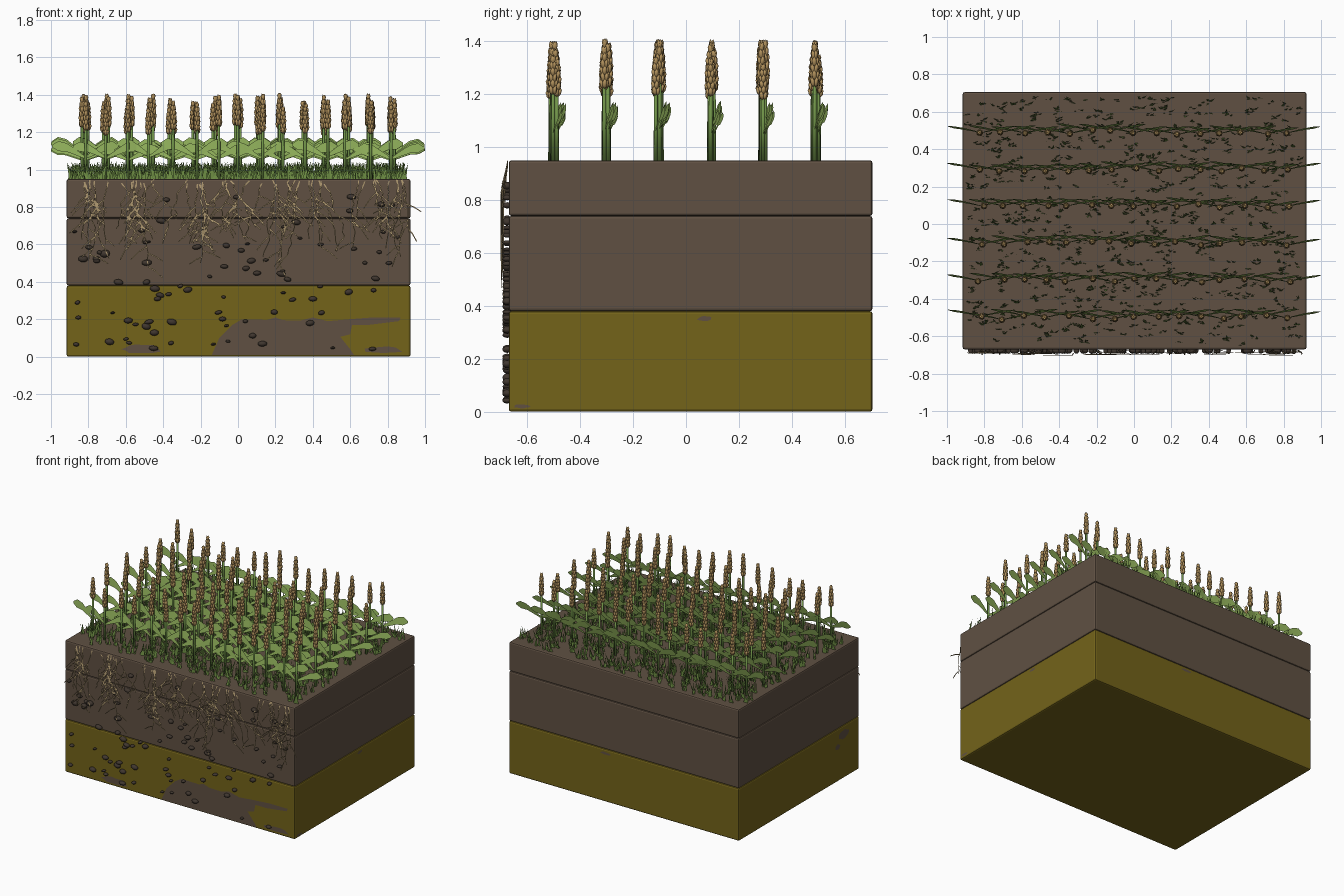
import bpy, bmesh, math, random
from mathutils import Matrix, Vector

random.seed(7)
cube = bpy.data.objects.get("Cube")
if cube:
    bpy.data.objects.remove(cube, do_unlink=True)

uni = random.uniform
TOP, FRONT, BACK, LEFT, RIGHT = 0.95, -0.67, 0.705, -0.916, 0.922


def material(name, r, g, b):
    m = bpy.data.materials.new(name)
    m.use_nodes = True
    m.diffuse_color = (r, g, b, 1)
    node = m.node_tree.nodes["Principled BSDF"]
    node.inputs["Base Color"].default_value = (r, g, b, 1)
    node.inputs["Roughness"].default_value = 0.9
    return m


SOIL = material("brown soil", 0.115, 0.081, 0.055)
CLAY = material("olive clay", 0.172, 0.125, 0.01)
STONE = material("dark stone", 0.05, 0.037, 0.028)
ROOT = material("tan root", 0.42, 0.31, 0.16)
GRASS = material("grass green", 0.15, 0.26, 0.055)
LEAF = material("leaf green", 0.27, 0.42, 0.1)
STALK = material("stalk green", 0.16, 0.29, 0.065)
GRAIN = material("golden grain", 0.45, 0.29, 0.11)


def add_object(name, data, loc=(0, 0, 0)):
    ob = bpy.data.objects.new(name, data)
    ob.location = loc
    bpy.context.scene.collection.objects.link(ob)
    return ob


def to_mesh(name, bm, *mats):
    me = bpy.data.meshes.new(name)
    bm.to_mesh(me)
    bm.free()
    for m in mats:
        me.materials.append(m)
    return me


# Ground layers with softened edges
def layer(name, low, high, mat):
    bm = bmesh.new()
    size = Vector((RIGHT - LEFT, BACK - FRONT, high - low))
    centre = Vector(((LEFT + RIGHT) / 2, (BACK + FRONT) / 2, (low + high) / 2))
    bmesh.ops.create_cube(bm, size=1, matrix=Matrix.LocRotScale(centre, None, size))
    ob = add_object(name, to_mesh(name, bm, mat))
    bevel = ob.modifiers.new("edge", 'BEVEL')
    bevel.width = 0.01
    bevel.segments = 2


layer("clay_layer", 0, 0.38, CLAY)
layer("subsoil_layer", 0.38, 0.74, SOIL)
layer("topsoil_layer", 0.74, TOP, SOIL)


# Soil patches: thin plates on the clay walls
def patch(name, outline, place):
    bm = bmesh.new()
    face = bm.faces.new([bm.verts.new(place(u, v)) for u, v in outline])
    bmesh.ops.triangulate(bm, faces=[face])
    add_object(name, to_mesh(name, bm, SOIL))


def blob(u, v, ru, rv, n=14):
    steps = [(i * math.tau / n, uni(0.75, 1.15)) for i in range(n)]
    return [(u + ru * k * math.cos(a), v + rv * k * math.sin(a)) for a, k in steps]


def on_front(u, v):
    return (u, FRONT - 0.003, v)


def on_right(u, v):
    return (RIGHT + 0.003, u, v)


def on_left(u, v):
    return (LEFT - 0.003, u, v)


def on_back(u, v):
    return (u, BACK + 0.003, v)


patch("main_soil_patch", [
    (-0.14, 0.01), (0.62, 0.01), (0.6, 0.04), (0.5, 0.06), (0.52, 0.1), (0.6, 0.12),
    (0.61, 0.17), (0.7, 0.17), (0.86, 0.19), (0.87, 0.21), (0.72, 0.21), (0.59, 0.2),
    (0.48, 0.19), (0.4, 0.21), (0.28, 0.18), (0.2, 0.21), (0.1, 0.18), (0.02, 0.2),
    (-0.03, 0.17), (0.05, 0.14), (-0.02, 0.11), (-0.1, 0.1), (-0.06, 0.06)], on_front)
patch("left_soil_patch", blob(-0.52, 0.04, 0.11, 0.028), on_front)
patch("right_soil_patch", blob(0.78, 0.035, 0.1, 0.018), on_front)
patch("side_high_patch", blob(0.07, 0.352, 0.03, 0.01), on_right)
patch("side_low_patch", blob(-0.62, 0.02, 0.03, 0.008), on_right)
patch("far_side_patch", blob(-0.49, 0.32, 0.06, 0.03), on_left)
patch("far_side_low_patch", blob(-0.42, 0.25, 0.03, 0.02), on_left)
patch("back_patch", blob(0.15, 0.352, 0.04, 0.01), on_back)

# Stones pressed into the front wall
bm = bmesh.new()
for i in range(85):
    x = uni(-0.88, 0.3) if i % 4 else uni(0.3, 0.88)
    z = uni(0.03, 0.62) if i % 6 else uni(0.6, 0.86)
    w = uni(0.012, 0.028)
    bmesh.ops.create_icosphere(bm, subdivisions=2, radius=1, matrix=Matrix.LocRotScale(
        Vector((x, FRONT - 0.006, z)), Matrix.Rotation(uni(-0.25, 0.25), 3, 'Y'),
        Vector((w, 0.018, w * uni(0.5, 0.75)))))
for f in bm.faces:
    f.smooth = True
add_object("stones", to_mesh("stones", bm, STONE))

# Roots: wandering flat fibres with straight side branches
bm = bmesh.new()


def strand(points):
    pairs = []
    for i, p in enumerate(points):
        ahead = points[min(i + 1, len(points) - 1)] - points[max(i - 1, 0)]
        side = Vector((-ahead.z, 0, ahead.x)).normalized() * (0.0034 - 0.0012 * i / len(points))
        side.y = 0.0006
        pairs.append((bm.verts.new(p - side), bm.verts.new(p + side)))
    for (a, b), (c, d) in zip(pairs, pairs[1:]):
        face = bm.faces.new((a, c, d, b))
        face.normal_update()
        if face.normal.y > 0:
            face.normal_flip()


for cx, depth, count in [(-0.76, 0.47, 7), (-0.56, 0.5, 7), (-0.4, 0.32, 2), (-0.22, 0.52, 7),
                         (-0.1, 0.36, 4), (0.12, 0.32, 3), (0.27, 0.48, 7), (0.45, 0.42, 5),
                         (0.7, 0.42, 5), (0.86, 0.46, 5)]:
    for k in range(count):
        x, z, n = cx + uni(-0.07, 0.07), TOP - uni(0, 0.03), 14
        drift, gap = uni(-0.009, 0.009), uni(0.014, 0.028)
        step = depth * uni(0.5, 1.0) / n
        path = []
        for j in range(n):
            p = Vector((x, FRONT - 0.004 - gap * min(1, j / 5), z))
            path.append(p)
            x = max(-0.91, min(x + drift + uni(-0.013, 0.013), 0.91))
            z -= step
            if j > 2 and random.random() < 0.33:
                dx, dz = random.choice((-1, 1)) * uni(0.03, 0.1), uni(0.03, 0.1)
                tip = max(-0.91, min(p.x + dx, 0.99))
                strand([p, Vector(((p.x + tip) / 2, p.y, p.z - dz * 0.4)),
                        Vector((tip, p.y, p.z - dz))])
        strand(path)
add_object("roots", to_mesh("roots", bm, ROOT))

# Grass: flat pointed blades in small tufts
bm = bmesh.new()
for i in range(720):
    cx, cy = uni(-0.89, 0.89), uni(FRONT + 0.03, BACK - 0.03)
    for k in range(4):
        x, y, w = cx + uni(-0.014, 0.014), cy + uni(-0.008, 0.008), uni(0.005, 0.009)
        tip = (x + uni(-0.03, 0.03), y + uni(-0.01, 0.018), TOP + uni(0.045, 0.095))
        bm.faces.new([bm.verts.new(p) for p in ((x - w, y, TOP), (x + w, y, TOP), tip)])
add_object("grass", to_mesh("grass", bm, GRASS))

# Crop plant: stalk with a head of plump grains
bm = bmesh.new()
bmesh.ops.create_cone(bm, cap_ends=True, segments=6, radius1=0.009, radius2=0.007, depth=0.32,
                      matrix=Matrix.Translation((0, 0, 0.16)))
stalk_faces = set(bm.faces)
RINGS, PER = 6, 4
for r in range(RINGS):
    t = r / (RINGS - 1)
    radius = 0.01 * (1 - 0.7 * t ** 3)
    for k in range(PER):
        a = math.tau * (k + r % 2 / 2) / PER
        loc = Vector((radius * math.cos(a), radius * math.sin(a), 0.305 + 0.13 * t))
        lean = Matrix.Rotation(a, 3, 'Z') @ Matrix.Rotation(0.2, 3, 'Y')
        bmesh.ops.create_icosphere(bm, subdivisions=1, radius=1, matrix=Matrix.LocRotScale(
            loc, lean, Vector((0.008, 0.01, 0.022))))
for f in bm.faces:
    f.material_index = 0 if f in stalk_faces else 1
    f.smooth = True
plant_mesh = to_mesh("crop_stalk", bm, STALK, GRAIN)

# Crop leaves: a blade on each side, widening to a blunt point
bm = bmesh.new()
sections = [(0, 0, 0.12, 0.007), (0.05, 0.012, 0.15, 0.016), (0.1, 0.022, 0.178, 0.024),
            (0.145, 0.029, 0.185, 0.028), (0.178, 0.034, 0.185, 0.006)]
for s in (-1, 1):
    pairs = [(bm.verts.new((s * x, y - 0.2 * w, z - w)), bm.verts.new((s * x, y + 0.2 * w, z + w)))
             for x, y, z, w in sections]
    for (a, b), (c, d) in zip(pairs, pairs[1:]):
        bm.faces.new((a, c, d, b) if s > 0 else (c, a, b, d))
leaf_mesh = to_mesh("crop_leaves", bm, LEAF)

# Field: six rows of fifteen plants
for row in range(6):
    for col in range(15):
        spot = (-0.819 + 0.117 * col + uni(-0.003, 0.003),
                -0.5 + 0.198 * row + uni(-0.012, 0.012), TOP)
        plant = add_object("crop_stalk", plant_mesh, (spot[0] + uni(-0.016, 0.016), *spot[1:]))
        plant.scale.z = uni(0.8, 1.01)
        plant.rotation_euler.z = uni(0, math.tau)
        leaves = add_object("crop_leaves", leaf_mesh, spot)
        leaves.scale.z = uni(0.82, 1.06)
